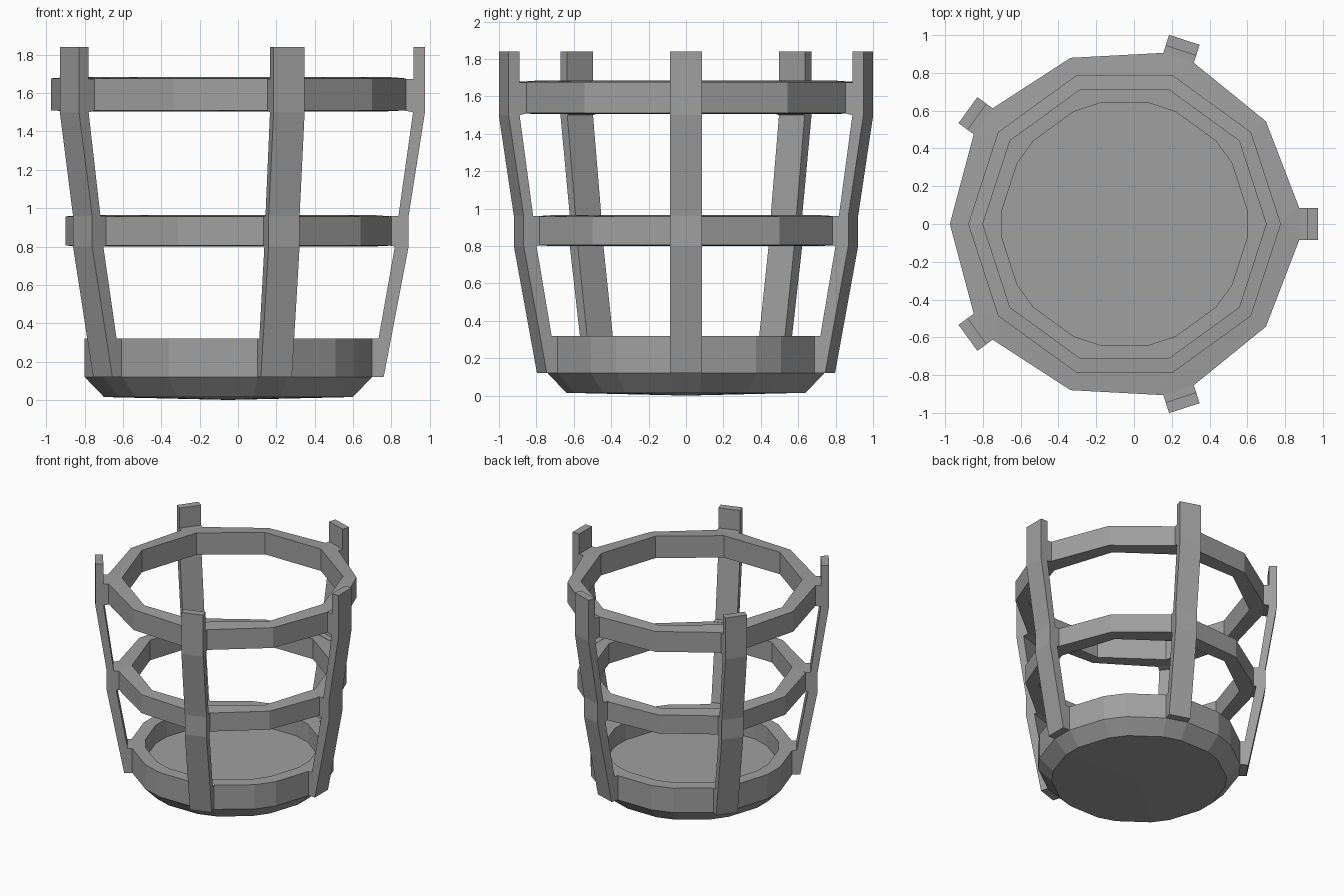
import bpy, bmesh
from math import cos, sin, radians

cube = bpy.data.objects.get("Cube")
if cube:
    bpy.data.objects.remove(cube, do_unlink=True)

CENTRE_X = -0.05
HALF_WIDTH = 0.085      # half the width of an upright

metal = bpy.data.materials.new("grey metal")
metal.use_nodes = True
GREY = (0.35, 0.35, 0.35, 1)
metal.diffuse_color = GREY
metal.node_tree.nodes["Principled BSDF"].inputs["Base Color"].default_value = GREY


def finish(name, bm):
    bmesh.ops.remove_doubles(bm, verts=bm.verts, dist=0.0005)
    bmesh.ops.recalc_face_normals(bm, faces=bm.faces)
    mesh = bpy.data.meshes.new(name)
    bm.to_mesh(mesh)
    bm.free()
    mesh.materials.append(metal)
    obj = bpy.data.objects.new(name, mesh)
    obj.location.x = CENTRE_X
    bpy.context.collection.objects.link(obj)
    return obj


def skin(name, columns, closed):
    """Join neighbouring columns of points, all the way round."""
    bm = bmesh.new()
    cols = [[bm.verts.new(p) for p in col] for col in columns]
    rows = len(columns[0])
    for i, a in enumerate(cols):
        b = cols[(i + 1) % len(cols)]
        for j in range(rows if closed else rows - 1):
            k = (j + 1) % rows
            bm.faces.new((a[j], b[j], b[k], a[k]))
    bmesh.ops.dissolve_degenerate(bm, dist=0.0005, edges=bm.edges)
    return finish(name, bm)


# Base dish: a ten-sided tray with chamfered corners
dish = [(0, 0), (0.653, 0.015), (0.755, 0.12), (0.755, 0.32),
        (0.653, 0.32), (0.653, 0.17), (0, 0.17)]
columns = []
for i in range(10):
    for bevel in (-6.4, 6.4):
        a = radians(36 * i + bevel)
        columns.append([(r * cos(a), r * sin(a), z) for r, z in dish])
skin("base_dish", columns, False)


# Hoops: ten-sided, with a flat pad on the outside at each upright
def hoop(name, outer, low, high):
    inner = outer - 0.1
    cols = []
    for i in range(10):
        a = radians(36 * i)
        c, s = cos(a), sin(a)
        for side in ((-HALF_WIDTH, HALF_WIDTH) if i % 2 == 0 else (0,)):
            ox, oy = outer * c - side * s, outer * s + side * c
            cols.append([(ox, oy, low + 0.005), (ox, oy, high - 0.008),
                         (inner * c, inner * s, high), (inner * c, inner * s, low)])
    skin(name, cols, True)


hoop("middle_hoop", 0.85, 0.80, 0.965)
hoop("top_hoop", 0.925, 1.505, 1.685)

# Uprights: bent side profile with a foot at the base and at each hoop
upright = [(0.81, 0.12), (0.94, 0.80), (0.94, 0.96), (1.025, 1.50), (1.025, 1.84),
           (0.965, 1.84), (0.965, 1.675), (0.915, 1.675), (0.915, 1.51),
           (0.963, 1.50), (0.887, 0.96), (0.84, 0.96), (0.84, 0.805),
           (0.868, 0.80), (0.783, 0.32), (0.735, 0.32), (0.735, 0.12)]
for i in range(5):
    bm = bmesh.new()
    face = bm.faces.new([bm.verts.new((x, -HALF_WIDTH, z)) for x, z in upright])
    extruded = bmesh.ops.extrude_face_region(bm, geom=[face])["geom"]
    moved = [v for v in extruded if isinstance(v, bmesh.types.BMVert)]
    bmesh.ops.translate(bm, verts=moved, vec=(0, 2 * HALF_WIDTH, 0))
    post = finish(f"upright_{i + 1}", bm)
    post.rotation_euler.z = radians(72 * i)
